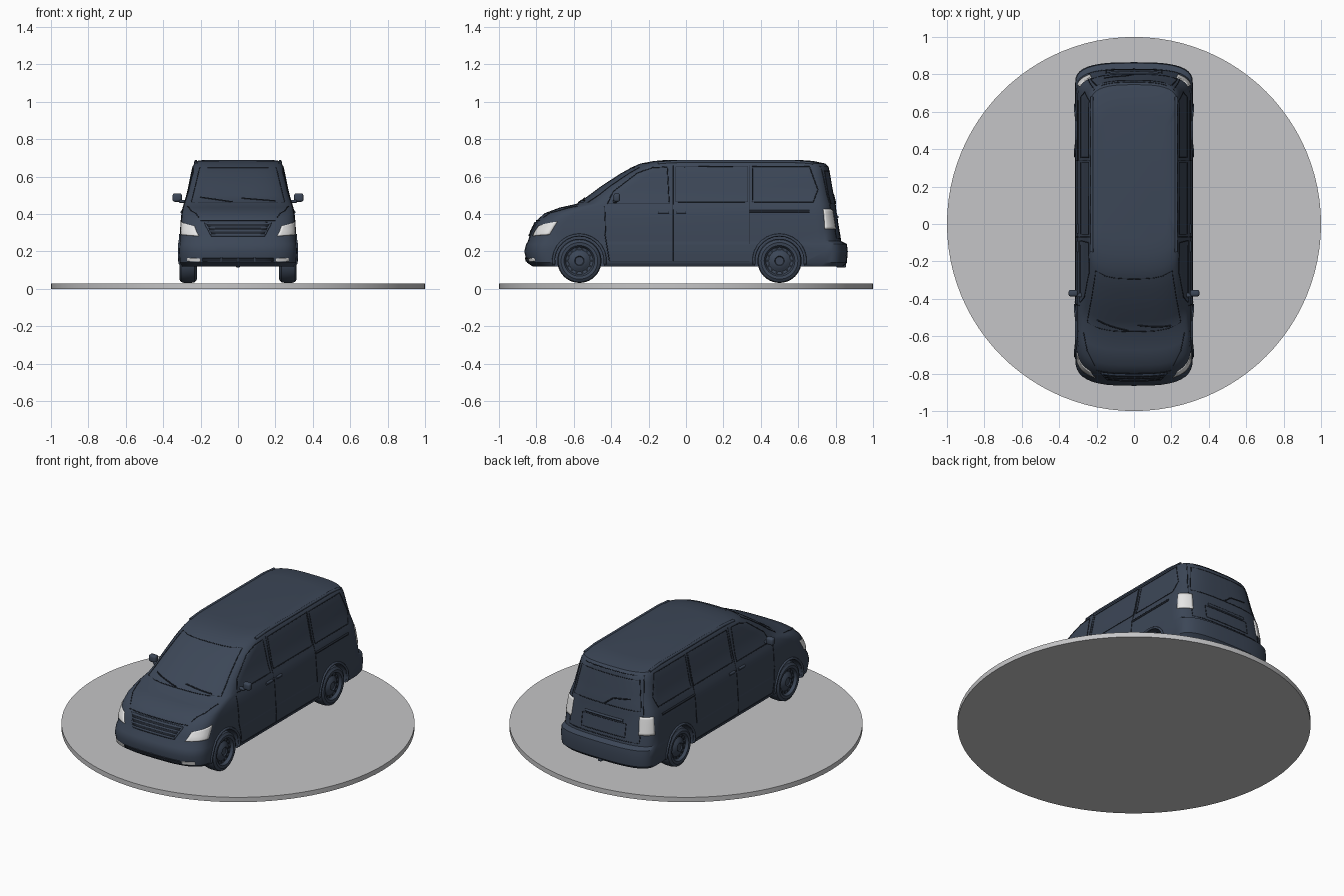
import bpy, bmesh, math
from mathutils import Vector
from mathutils.bvhtree import BVHTree

cube = bpy.data.objects.get("Cube")
if cube:
    bpy.data.objects.remove(cube, do_unlink=True)


def material(name, rgb):
    m = bpy.data.materials.new(name)
    m.use_nodes = True
    m.diffuse_color = (*rgb, 1)
    m.node_tree.nodes["Principled BSDF"].inputs["Base Color"].default_value = (*rgb, 1)
    return m


NAVY = material("navy paint", (0.045, 0.062, 0.095))
DARK = material("dark gap", (0.015, 0.02, 0.03))
LAMP = material("lamp white", (0.8, 0.8, 0.8))
GREY = material("stand grey", (0.56, 0.56, 0.57))


def finish(name, bm, mat, angle=35):
    bmesh.ops.recalc_face_normals(bm, faces=bm.faces)
    me = bpy.data.meshes.new(name)
    bm.to_mesh(me)
    bm.free()
    me.materials.append(mat)
    ob = bpy.data.objects.new(name, me)
    bpy.context.collection.objects.link(ob)
    bpy.ops.object.select_all(action='DESELECT')
    ob.select_set(True)
    bpy.context.view_layer.objects.active = ob
    bpy.ops.object.shade_smooth_by_angle(angle=math.radians(angle))
    return ob


def loft(bm, rings, cap=True):
    rows = [[bm.verts.new(p) for p in ring] for ring in rings]
    for a, b in zip(rows, rows[1:]):
        for i in range(len(a)):
            j = (i + 1) % len(a)
            bm.faces.new((a[i], a[j], b[j], b[i]))
    if cap:
        bm.faces.new(rows[0])
        bm.faces.new(rows[-1])


# Round stand
bm = bmesh.new()
stand = [[(r * math.cos(math.tau * i / 96), r * math.sin(math.tau * i / 96), z)
          for i in range(96)] for r, z in ((1, 0), (1, 0.03))]
loft(bm, stand)
finish("stand", bm, GREY)

# Body: stacked plan outlines (height, front, rear, half width)
LEVELS = [
    (.12, -.82, .84, .30), (.14, -.85, .86, .312), (.2, -.865, .865, .315),
    (.24, -.855, .86, .313), (.255, -.845, .83, .31), (.305, -.83, .822, .308),
    (.365, -.8, .812, .304), (.405, -.755, .806, .3), (.435, -.675, .802, .294),
    (.455, -.585, .8, .288), (.5, -.52, .79, .273), (.545, -.46, .782, .264),
    (.615, -.353, .77, .25), (.65, -.29, .763, .242), (.67, -.245, .745, .235),
    (.684, -.17, .68, .222), (.69, -.1, .6, .18)]


def outline(z, front, rear, w):
    half = []
    for end, depth, steps in ((front, .16, range(11)), (rear, -.12, range(10, -1, -1))):
        for i in steps:
            t = math.pi / 2 * i / 10
            half.append((w * math.sin(t) ** .667,
                         end + depth * (1 - abs(math.cos(t)) ** .667), z))
    return half + [(-x, y, h) for x, y, h in half[-2:0:-1]]


bm = bmesh.new()
loft(bm, [outline(*row) for row in LEVELS])
bmesh.ops.recalc_face_normals(bm, faces=bm.faces)
SKIN = BVHTree.FromBMesh(bm)
body = finish("body", bm, NAVY, 30)

# Wheel arches cut from the body
WHEELS = (-.57, .5)
AXLE = .15
bm = bmesh.new()
for y in WHEELS:
    for s in (-1, 1):
        ring = [(y + .135 * math.cos(math.tau * i / 48), AXLE + .135 * math.sin(math.tau * i / 48))
                for i in range(48)]
        loft(bm, [[(s * x, *p) for p in ring] for x in (.19, .5)])
cutter = finish("arch_cutter", bm, NAVY)
cutter.hide_render = True
mod = body.modifiers.new("arches", 'BOOLEAN')
mod.operation, mod.solver, mod.object = 'DIFFERENCE', 'EXACT', cutter
bpy.context.view_layer.objects.active = body
bpy.ops.object.modifier_apply(modifier=mod.name)
bpy.data.objects.remove(cutter, do_unlink=True)
bpy.context.view_layer.objects.active = body
body.select_set(True)
bpy.ops.object.shade_smooth_by_angle(angle=math.radians(30))


# Details are projected on the body skin along a direction
def project(p, d):
    d = Vector(d).normalized()
    hit = SKIN.ray_cast(Vector(p) - d * .5, d)[0]
    return hit if hit else Vector(p)


SIDE, FRONT, BACK, DOWN = (-1, 0, 0), (0, 1, 0), (0, -1, 0), (0, 0, -1)


def flip(v, s):
    return (v[0] * s, v[1], v[2])


def seam(name, paths, d, mat=DARK, r=.0025, closed=False, sides=(1,)):
    cu = bpy.data.curves.new(name, 'CURVE')
    cu.dimensions, cu.bevel_depth, cu.bevel_resolution = '3D', r, 1
    cu.use_fill_caps = True
    for path in paths:
        ends = path[1:] + path[:1] if closed else path[1:]
        dense = [Vector(a).lerp(Vector(b), k / 8) for a, b in zip(path, ends) for k in range(8)]
        if not closed:
            dense.append(Vector(path[-1]))
        for s in sides:
            sp = cu.splines.new('POLY')
            sp.points.add(len(dense) - 1)
            sp.use_cyclic_u = closed
            for pt, p in zip(sp.points, dense):
                pt.co = (*project(flip(p, s), flip(d, s)), 1)
    cu.materials.append(mat)
    ob = bpy.data.objects.new(name, cu)
    bpy.context.collection.objects.link(ob)


def plate(name, corners, d, mat, sides=(1,), n=8):
    bm = bmesh.new()
    a, b, c, e = map(Vector, corners)
    for s in sides:
        grid = [[bm.verts.new(project(flip(a.lerp(b, i / n).lerp(e.lerp(c, i / n), j / n), s), flip(d, s)))
                 for i in range(n + 1)] for j in range(n + 1)]
        for j in range(n):
            for i in range(n):
                bm.faces.new((grid[j][i], grid[j][i + 1], grid[j + 1][i + 1], grid[j + 1][i]))
    ob = finish(name, bm, mat)
    sol = ob.modifiers.new("thickness", 'SOLIDIFY')
    sol.thickness, sol.offset = .009, 0


def on_side(*pts):
    return [(.3, y, z) for y, z in pts]


def across(y, *pts):
    return [(x, y, z) for x, z in pts] + [(-x, y, z) for x, z in reversed(pts)]


BOTH = (1, -1)

# Side windows, doors and trim
seam("side_windows", [
    on_side((-.42, .455), (-.39, .52), (-.26, .62), (-.18, .648), (-.1, .652), (-.09, .455)),
    on_side((-.055, .465), (-.055, .652), (.33, .656), (.33, .465)),
    on_side((.355, .465), (.355, .654), (.66, .654), (.705, .53), (.68, .465))],
    SIDE, closed=True, sides=BOTH)
seam("door_gaps", [
    on_side((-.43, .3), (-.435, .44)), on_side((-.41, .15), (-.435, .3)),
    on_side((-.07, .15), (-.07, .66)), on_side((.338, .24), (.338, .66)),
    on_side((-.41, .145), (.34, .145))], SIDE, sides=BOTH)
seam("sliding_rails", [on_side((.34, .415), (.66, .415))], SIDE, r=.007, sides=BOTH)
seam("door_handles", [on_side((-.15, .41), (-.09, .41)), on_side((-.05, .41), (0, .41))],
     SIDE, NAVY, .009, sides=BOTH)
seam("roof_rails", [[(.225, -.15, .69), (.225, .68, .69)]], DOWN, NAVY, .009, sides=BOTH)
arcs = [on_side(*[(y + .138 * math.cos(math.radians(a)), AXLE + .138 * math.sin(math.radians(a)))
                  for a in range(-8, 190, 14)]) for y in WHEELS]
seam("arch_lips", arcs, SIDE, NAVY, .008, sides=BOTH)

# Windscreen, wipers and bonnet
seam("windscreen", [across(-.5, (.25, .462), (.205, .648))], FRONT, closed=True)
seam("wipers", [[(.2, -.5, .47), (.02, -.5, .485)], [(-.03, -.5, .465), (-.2, -.5, .49)]], FRONT, r=.004)
seam("bonnet_gap", [across(-.8, (.2, .365))], FRONT)
seam("bonnet_sides", [[(.21, -.76, .4), (.25, -.68, .42), (.27, -.58, .44)]], DOWN, sides=BOTH)

# Grille, bumper and front lamps
plate("grille", across(-.8, (.14, .285), (.175, .352))[::-1], FRONT, DARK)
seam("grille_slats", [across(-.8, (.145 + .009 * i, .288 + .02 * i)) for i in range(4)],
     FRONT, NAVY, .007)
seam("grille_frame", [across(-.8, (.14, .285), (.175, .352))], FRONT, NAVY, .006, True)
plate("lower_intake", across(-.85, (.19, .148), (.19, .165)), FRONT, DARK)
seam("intake_bars", [[(x, -.85, .146), (x, -.85, .168)] for x in (-.09, 0, .09)], FRONT, NAVY, .006)
plate("fog_lamps", [(.2, -.85, .146), (.27, -.8, .149), (.27, -.8, .166), (.2, -.85, .163)],
      FRONT, LAMP, BOTH)
plate("headlamps", [(.215, -.825, .282), (.295, -.72, .29), (.295, -.68, .36), (.235, -.79, .335)],
      (-1, 1, 0), LAMP, BOTH)

# Tailgate and rear lamps
seam("rear_window", [across(.8, (.23, .455), (.2, .63))], BACK, closed=True)
seam("number_recess", [across(.8, (.15, .29), (.15, .37))], BACK, closed=True)
seam("tailgate_handle", [across(.8, (.13, .385))], BACK, NAVY, .008)
seam("tailgate_gap", [across(.8, (.24, .27), (.245, .44), (.215, .655))], BACK, closed=True)
seam("rear_wiper", [[(0, .8, .46), (-.05, .8, .5), (-.16, .8, .515)]], BACK, r=.004)
plate("tail_lamps", [(.255, .82, .32), (.305, .745, .32), (.3, .745, .425), (.255, .81, .425)],
      (-1, -1, 0), LAMP, BOTH)

# Wheels: lathed tyre and steel rim, with a ring of holes
PROFILE = [(.0, .22), (.1, .22), (.115, .232), (.118, .25), (.118, .288), (.113, .305), (.098, .314),
           (.082, .312), (.077, .305), (.073, .295), (.058, .292), (.045, .3), (.034, .306),
           (.026, .308), (.022, .302), (.0, .302)]
for end, y in zip(("front", "rear"), WHEELS):
    for side, s in (("left", 1), ("right", -1)):
        bm = bmesh.new()
        loft(bm, [[(s * x, y + max(r, .001) * math.cos(math.tau * i / 40),
                    AXLE + max(r, .001) * math.sin(math.tau * i / 40))
                   for i in range(40)] for r, x in PROFILE])
        finish(f"{end}_{side}_wheel", bm, NAVY)
        bm = bmesh.new()
        for k in range(14):
            a = math.tau * k / 14
            hole = [(y + .064 * math.cos(a) + .007 * math.cos(i * math.pi / 4),
                     AXLE + .064 * math.sin(a) + .007 * math.sin(i * math.pi / 4)) for i in range(8)]
            loft(bm, [[(s * x, *p) for p in hole] for x in (.29, .2965)])
        finish(f"{end}_{side}_wheel_holes", bm, DARK)


def box(name, centre, size, bevel):
    bm = bmesh.new()
    bmesh.ops.create_cube(bm, size=1)
    for v in bm.verts:
        v.co = Vector(c + k * q for c, k, q in zip(centre, v.co, size))
    bmesh.ops.bevel(bm, geom=bm.edges[:], offset=bevel, segments=3, affect='EDGES', profile=.5)
    return finish(name, bm, NAVY)


# Door mirrors and tow hook
for side, s in (("left", 1), ("right", -1)):
    box(f"{side}_mirror", (s * .325, -.37, .488), (.05, .035, .045), .012)
    box(f"{side}_mirror_arm", (s * .29, -.38, .468), (.05, .022, .016), .005)
box("tow_hook", (0, .83, .125), (.025, .05, .02), .006)
